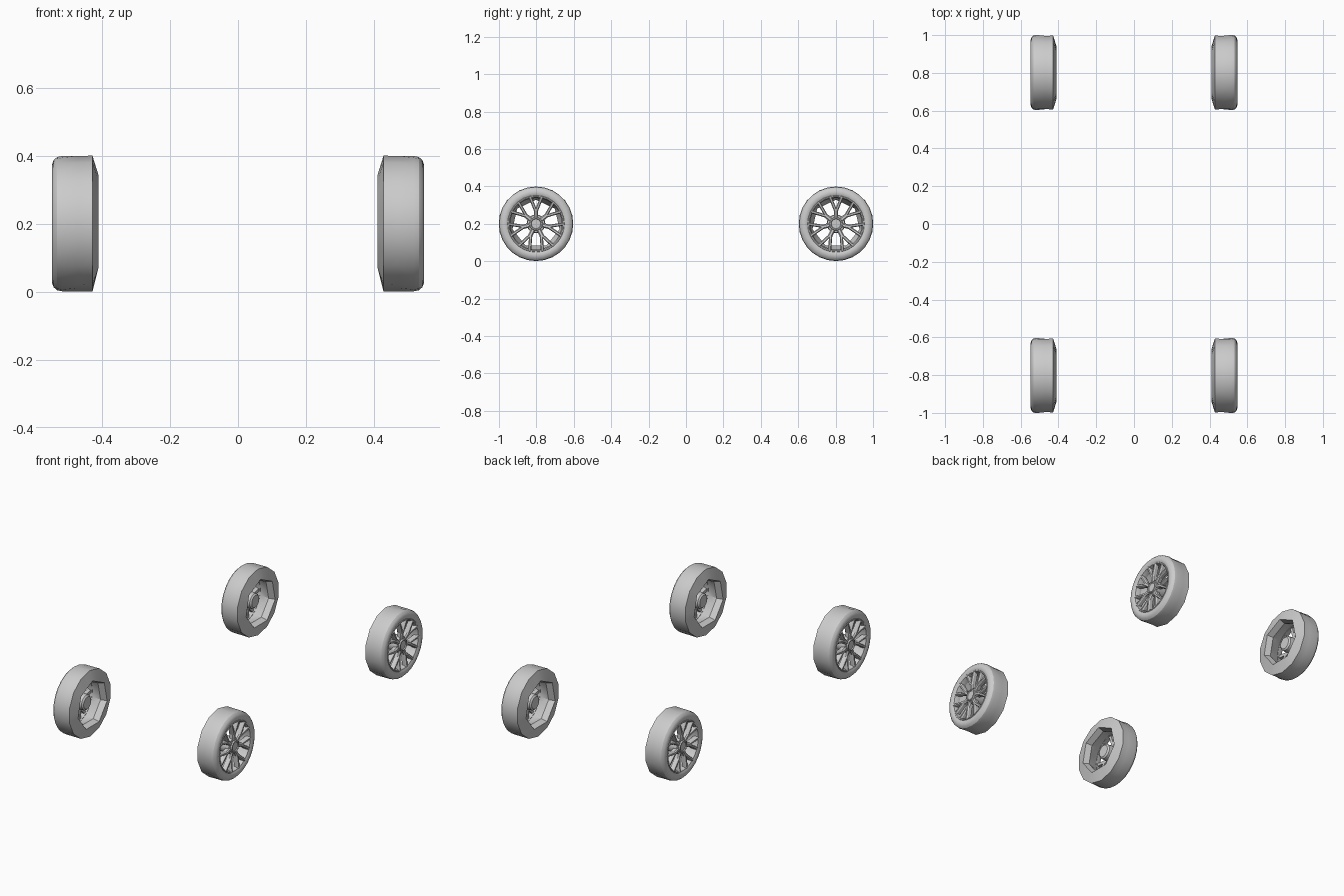
import bpy, bmesh
from math import sin, cos, pi, tau, asin

if "Cube" in bpy.data.objects:
    bpy.data.objects.remove(bpy.data.objects["Cube"])

CY, CZ = 0.802, 0.2      # wheel centre (front/rear offset, height)
SEG = 28


def polar(x, r, a):
    # angle 0 points straight up in the wheel plane
    return (x, CY + r * sin(a), CZ + r * cos(a))


def finish(name, bm, angle=35):
    bmesh.ops.recalc_face_normals(bm, faces=bm.faces)
    me = bpy.data.meshes.new(name)
    bm.to_mesh(me)
    bm.free()
    ob = bpy.data.objects.new(name, me)
    bpy.context.collection.objects.link(ob)
    bpy.ops.object.select_all(action='DESELECT')
    ob.select_set(True)
    bpy.context.view_layer.objects.active = ob
    bpy.ops.object.shade_smooth_by_angle(angle=angle * pi / 180)
    # one wheel becomes four
    m = ob.modifiers.new("four_wheels", 'MIRROR')
    m.use_axis = (True, True, False)
    m.use_mirror_merge = False
    return ob


def lathe(name, rings, closed=False, angle=35):
    # rings: (x, radius, sides); rings may have fewer sides than SEG
    bm = bmesh.new()
    loops = []
    for x, r, n in rings:
        loop = []
        for i in range(SEG):
            a = tau * i / SEG
            k = cos(pi / n) / cos((a % (tau / n)) - pi / n)
            loop.append(bm.verts.new(polar(x, r * k, a)))
        loops.append(loop)
    pairs = list(zip(loops, loops[1:]))
    if closed:
        pairs.append((loops[-1], loops[0]))
    else:
        bm.faces.new(loops[0])
        bm.faces.new(loops[-1])
    for p, q in pairs:
        for i in range(SEG):
            j = (i + 1) % SEG
            bm.faces.new((p[i], p[j], q[j], q[i]))
    return finish(name, bm, angle)


# Tyre: coarse flat back, round outer shoulder, faceted inner barrel
lathe("tyre", [
    (0.41, 0.142, 7), (0.428, 0.2, 14), (0.47, 0.199, 14), (0.517, 0.199, 28),
    (0.532, 0.196, 28), (0.542, 0.187, 28), (0.547, 0.174, 28),
    (0.547, 0.160, 28), (0.542, 0.151, 28), (0.522, 0.146, 28),
    (0.50, 0.139, 28), (0.445, 0.129, 7)], closed=True, angle=30)

# Rim lip just inside the tyre
lathe("rim_lip", [
    (0.515, 0.150, 28), (0.541, 0.153, 28), (0.545, 0.150, 28),
    (0.543, 0.144, 28), (0.525, 0.138, 28), (0.510, 0.138, 28)], closed=True)

# Hub with rear boss and centre cap
lathe("hub", [
    (0.445, 0.036, 14), (0.453, 0.045, 14), (0.515, 0.050, 28),
    (0.532, 0.047, 28), (0.536, 0.036, 28), (0.545, 0.034, 28),
    (0.546, 0.028, 28), (0.541, 0.025, 28)])


def bar(bm, p, q, w):
    # tapered bar between two wheel-plane points (x, radius, angle)
    p, q = polar(*p), polar(*q)
    dy, dz = q[1] - p[1], q[2] - p[2]
    d = (dy * dy + dz * dz) ** 0.5
    ny, nz = -dz / d, dy / d
    ends = []
    for c in (p, q):
        sec = [(-w, -0.028), (-w, -0.007), (-w * 0.5, 0), (w * 0.5, 0), (w, -0.007), (w, -0.028)]
        ends.append([bm.verts.new((c[0] + h, c[1] + ny * s, c[2] + nz * s)) for s, h in sec])
    a, b = ends
    bm.faces.new(a)
    bm.faces.new(b)
    for i in range(6):
        j = (i + 1) % 6
        bm.faces.new((a[i], a[j], b[j], b[i]))


# Seven forked spokes
bm = bmesh.new()
spread = pi / 7 - asin(0.034 / 0.147)
for k in range(7):
    a = tau * k / 7
    bar(bm, (0.538, 0.03, a), (0.542, 0.080, a), 0.012)
    for s in (-1, 1):
        bar(bm, (0.5415, 0.070, a + s * 0.03), (0.547, 0.147, a + s * spread), 0.0085)
finish("spokes", bm, 20)

# Wheel bolts around the cap
bm = bmesh.new()
for k in range(7):
    a = tau * (k + 0.5) / 7
    rings = []
    for x in (0.525, 0.538):
        c = polar(x, 0.042, a)
        rings.append([bm.verts.new((x, c[1] + 0.004 * sin(tau * i / 6), c[2] + 0.004 * cos(tau * i / 6)))
                      for i in range(6)])
    bm.faces.new(rings[1])
    for i in range(6):
        j = (i + 1) % 6
        bm.faces.new((rings[0][i], rings[0][j], rings[1][j], rings[1][i]))
finish("wheel_bolts", bm)
